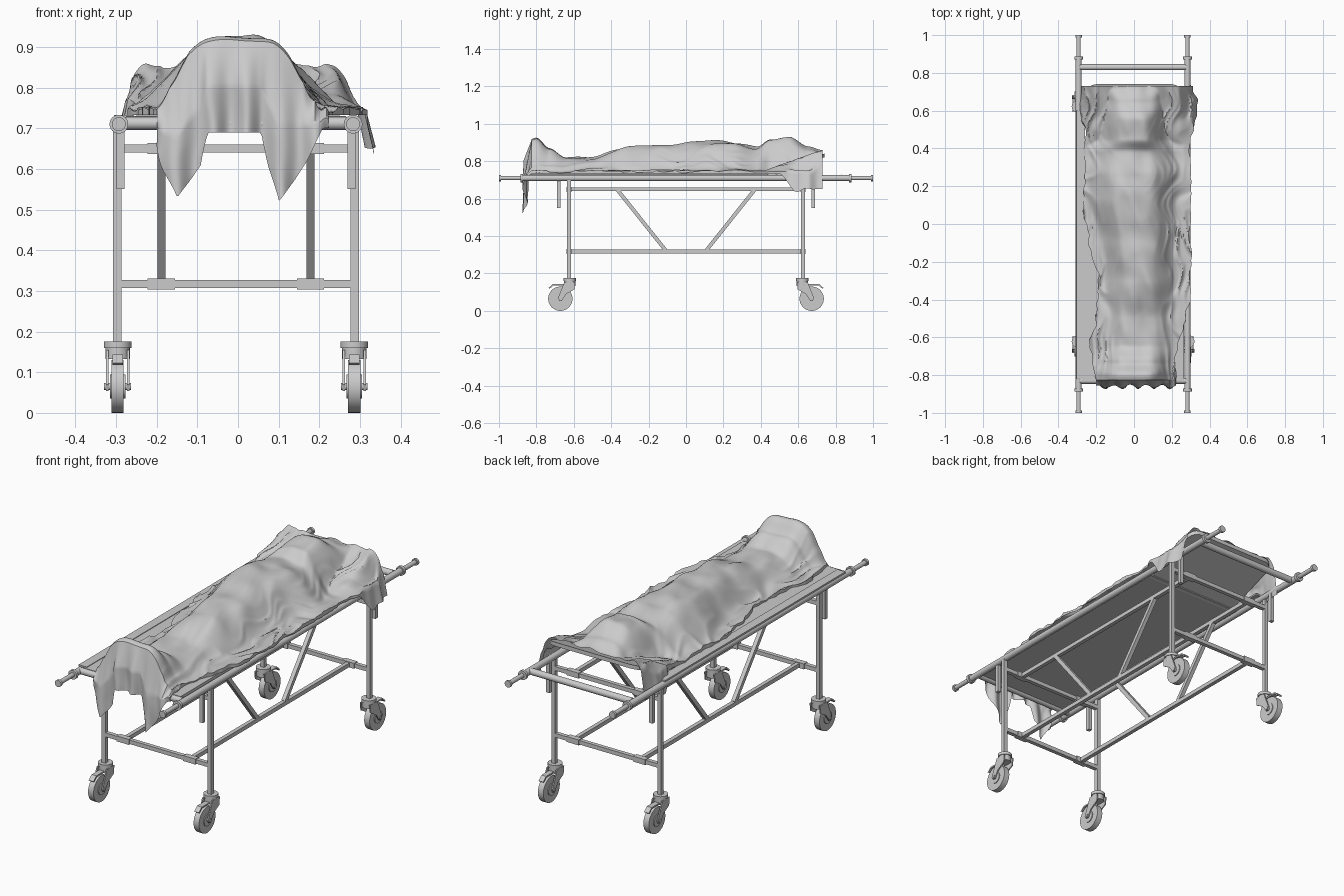
import bpy, bmesh, math
from mathutils import Vector, noise

old = bpy.data.objects.get("Cube")
if old:
    bpy.data.objects.remove(old)

grey = bpy.data.materials.new("plain grey")
grey.use_nodes = True
TONE = (0.6, 0.6, 0.6, 1)
grey.diffuse_color = TONE
grey.node_tree.nodes["Principled BSDF"].inputs["Base Color"].default_value = TONE
MID = -.005  # centre line of the frame


def finish(name, bm, smooth=True):
    me = bpy.data.meshes.new(name)
    bmesh.ops.recalc_face_normals(bm, faces=bm.faces)
    bm.to_mesh(me)
    bm.free()
    ob = bpy.data.objects.new(name, me)
    bpy.context.collection.objects.link(ob)
    me.materials.append(grey)
    if smooth:
        bpy.ops.object.select_all(action='DESELECT')
        ob.select_set(True)
        bpy.context.view_layer.objects.active = ob
        bpy.ops.object.shade_smooth_by_angle(angle=math.radians(40))


def bar(bm, a, b, width):
    """Square tube between two points."""
    a, b = Vector(a), Vector(b)
    d = b - a
    new = bmesh.ops.create_cube(bm, size=1)["verts"]
    rot = d.to_track_quat('Z', 'X' if abs(d.x) < .01 else 'Y')
    for v in new:
        v.co = rot @ Vector((v.co.x * width, v.co.y * width, v.co.z * d.length)) + (a + b) / 2


def rod(bm, a, b, r, sides=24):
    """Round bar between two points."""
    a, b = Vector(a), Vector(b)
    d = b - a
    new = bmesh.ops.create_cone(bm, cap_ends=True, segments=sides, radius1=r, radius2=r, depth=d.length)["verts"]
    rot = d.to_track_quat('Z', 'Y')
    for v in new:
        v.co = rot @ v.co + (a + b) / 2


def slab(bm, outline, offset):
    """Flat outline thickened along an offset."""
    f = bm.faces.new([bm.verts.new(p) for p in outline])
    for g in bmesh.ops.extrude_face_region(bm, geom=[f])["geom"]:
        if isinstance(g, bmesh.types.BMVert):
            g.co += Vector(offset)


def panel(bm, x0, x1, y0, y1, z, thick):
    """Flat rectangular board."""
    slab(bm, [(x0, y0, z), (x1, y0, z), (x1, y1, z), (x0, y1, z)], (0, 0, thick))


# Side rails with collars, grips and end caps
for s, side in ((1, "left"), (-1, "right")):
    bm = bmesh.new()
    x, z = MID + .288 * s, .71
    rod(bm, (x, -.88, z), (x, .88, z), .016)
    for e in (1, -1):
        rod(bm, (x, .872 * e, z), (x, .886 * e, z), .023)
        rod(bm, (x, .88 * e, z), (x, e, z), .011)
        rod(bm, (x, .988 * e, z), (x, e, z), .017)
    finish(side + "_rail", bm)

# Lower frame: legs, posts, cross bars, sleeves and braces
for e, end in ((-1, "front"), (1, "back")):
    bm = bmesh.new()
    y = .625 * e
    for s in (1, -1):
        bar(bm, (MID + .292 * s, y, .16), (MID + .292 * s, y, .7), .02)
        bar(bm, (MID + .284 * s, .68 * e, .55), (MID + .284 * s, .68 * e, .705), .019)
        for z in (.317, .65):
            bar(bm, (MID + .15 * s, y, z), (MID + .217 * s, y, z), .027)
    for z in (.317, .65):
        bar(bm, (MID - .285, y, z), (MID + .285, y, z), .02)
    finish(end + "_legs", bm, False)
    bm = bmesh.new()
    rod(bm, (MID - .28, .83 * e, .712), (MID + .28, .83 * e, .712), .016)
    finish(end + "_cross_bar", bm)

for s, side in ((1, "left"), (-1, "right")):
    bm = bmesh.new()
    x = MID + .183 * s
    for z in (.317, .65):
        bar(bm, (x, -.625, z), (x, .625, z), .02)
    for e in (1, -1):
        bar(bm, (x, .11 * e, .325), (x, .365 * e, .645), .02)
    finish(side + "_brace_frame", bm, False)

# Castors trailing outward
FORK = [(.592, .155), (.65, .155), (.66, .13), (.684, .07), (.678, .054), (.664, .054), (.64, .09), (.597, .115)]
LEVER = [(.65, .143), (.712, .143), (.735, .123), (.729, .118), (.71, .136), (.65, .136)]
for s, side in ((1, "left"), (-1, "right")):
    for e, end in ((-1, "front"), (1, "back")):
        x, y, z = MID + .291 * s, .672 * e, .065
        bm = bmesh.new()
        rod(bm, (x - .015, y, z), (x + .015, y, z), .065, 40)
        rod(bm, (x - .019, y, z), (x + .019, y, z), .03)
        finish(f"{end}_{side}_wheel", bm)
        bm = bmesh.new()
        rod(bm, (x, .622 * e, .16), (x, .622 * e, .175), .034)
        rod(bm, (x, .622 * e, .132), (x, .622 * e, .16), .03)
        for k in (1, -1):
            slab(bm, [(x + .023 * k, a * e, b) for a, b in FORK], (.006 * k, 0, 0))
        rod(bm, (x - .033, y, z), (x + .033, y, z), .009, 12)
        slab(bm, [(x - .013, a * e, b) for a, b in LEVER], (.026, 0, 0))
        finish(f"{end}_{side}_castor_fork", bm)

# Stretcher board, its side flange and the raised head panel
bm = bmesh.new()
panel(bm, -.275, .265, -.83, .44, .708, .022)
panel(bm, -.305, -.26, -.82, .6, .725, .008)
finish("board", bm, False)
bm = bmesh.new()
ring = [(-.25, .42), (.25, .42)]
for cx, a0 in ((.2, 0), (-.2, 90)):
    for i in range(7):
        a = math.radians(a0 + 15 * i)
        ring.append((cx + .05 * math.cos(a), .69 + .05 * math.sin(a)))
slab(bm, [(x, y, .706 + .36 * (y - .42)) for x, y in ring], (0, 0, .02))
finish("head_panel", bm)

# Drape: y, body centre, half width, height, right edge, left edge
SECTIONS = [
    (-.85, 0, .15, .17, -.2, .21), (-.8, 0, .15, .185, -.21, .22),
    (-.73, .01, .14, .13, -.22, .22), (-.64, .02, .13, .08, -.23, .23),
    (-.5, .03, .13, .085, -.2, .28), (-.3, .03, .13, .135, -.19, .3),
    (-.1, .02, .14, .15, -.24, .3), (.14, -.01, .165, .168, -.27, .3),
    (.26, 0, .18, .16, -.26, .3), (.38, 0, .16, .135, -.26, .3),
    (.45, 0, .13, .175, -.26, .3), (.55, 0, .13, .19, -.27, .31),
    (.65, 0, .15, .14, -.27, .31), (.74, 0, .2, .115, -.26, .3)]
HEM = [(-.21, .69), (-.18, .6), (-.15, .53), (-.11, .58), (-.088, .61), (-.078, .69),
       (.06, .69), (.075, .61), (.1, .52), (.14, .57), (.21, .7)]
BASE = .738


def sample(table, t):
    for a, b in zip(table, table[1:]):
        if t <= b[0]:
            break
    k = min(1, max(0, (t - a[0]) / (b[0] - a[0])))
    k = k * k * (3 - 2 * k) if len(a) > 2 else k
    return [p + (q - p) * k for p, q in zip(a[1:], b[1:])]


def ramp(t, lo, hi):
    k = min(1, max(0, (t - lo) / (hi - lo)))
    return k * k * (3 - 2 * k)


def wave(x, y, z=0):
    return noise.noise(Vector((x, y, z)))


def drape(u, y):
    c, w, h, right, left = sample(SECTIONS, y)
    rag = .018 * wave(y * 9, u > 0, 3) + .008 * wave(y * 25, u > 0, 5)
    over = max(0, abs(u) - 1) / .2
    k = (min(1, max(-1, u)) + 1) / 2
    x = right + (left - right) * k + rag * (2 * k - 1)
    foot = ramp(-y, .6, .8)
    body = math.exp(-.69 * (abs(x - c) / w) ** (3.8 + 1.2 * foot))
    # Cloth lying on the sloping head panel
    slope = min(1, max(0, (y - .42) / .32))
    floor = BASE + .115 * slope * (1 - ramp(abs(x), .235, .31))
    z = max(BASE + h * body, floor)
    # Creases: long soft ones over the body, ridged ones on the flat cloth
    z += .012 * wave(x * 13 + y * 5, y * 6 - x * 4) * (.2 + body) * (1 - .7 * foot)
    ridge = 1 - abs(wave(x * 18 + 2 * wave(y * 5, x * 5), y * 4, 7)) * 3
    z += .014 * max(0, ridge) * (1 - body) * (1 - .6 * over)
    z = max(z, floor - .003)
    # Sides hanging down at the head
    bottom = (.65 if u > 0 else .675) + .03 * wave(y * 16, 1)
    hang = ramp(y, .5, .58)
    z += (bottom - z) * over * hang + (BASE - .006 - z) * over * (1 - hang)
    x += math.copysign(.022 * over * hang, u)
    return x, z


bm = bmesh.new()
COLS, ROWS, FALL = 110, 190, 24
rows = []
for j in range(-FALL, ROWS + 1):
    row = []
    for i in range(COLS + 1):
        u = -1.2 + 2.4 * i / COLS
        y = -.825 + 1.555 * max(0, j) / ROWS
        x, z = drape(u, y)
        if j < 0:
            # Foot end falling in pleats to a pointed hem
            k = -j / FALL
            z += (min(z, sample(HEM, x)[0]) - z) * k
            y -= .035 * min(1, k * 2) + .014 * k * math.sin(x * 75) + .012 * k * wave(x * 20, z * 6)
            x += .01 * k * wave(x * 10, z * 9, 4)
        row.append(bm.verts.new((x, y, z)))
    rows.append(row)
for a, b in zip(rows, rows[1:]):
    for i in range(COLS):
        bm.faces.new((a[i], a[i + 1], b[i + 1], b[i]))
finish("draped_sheet", bm)
